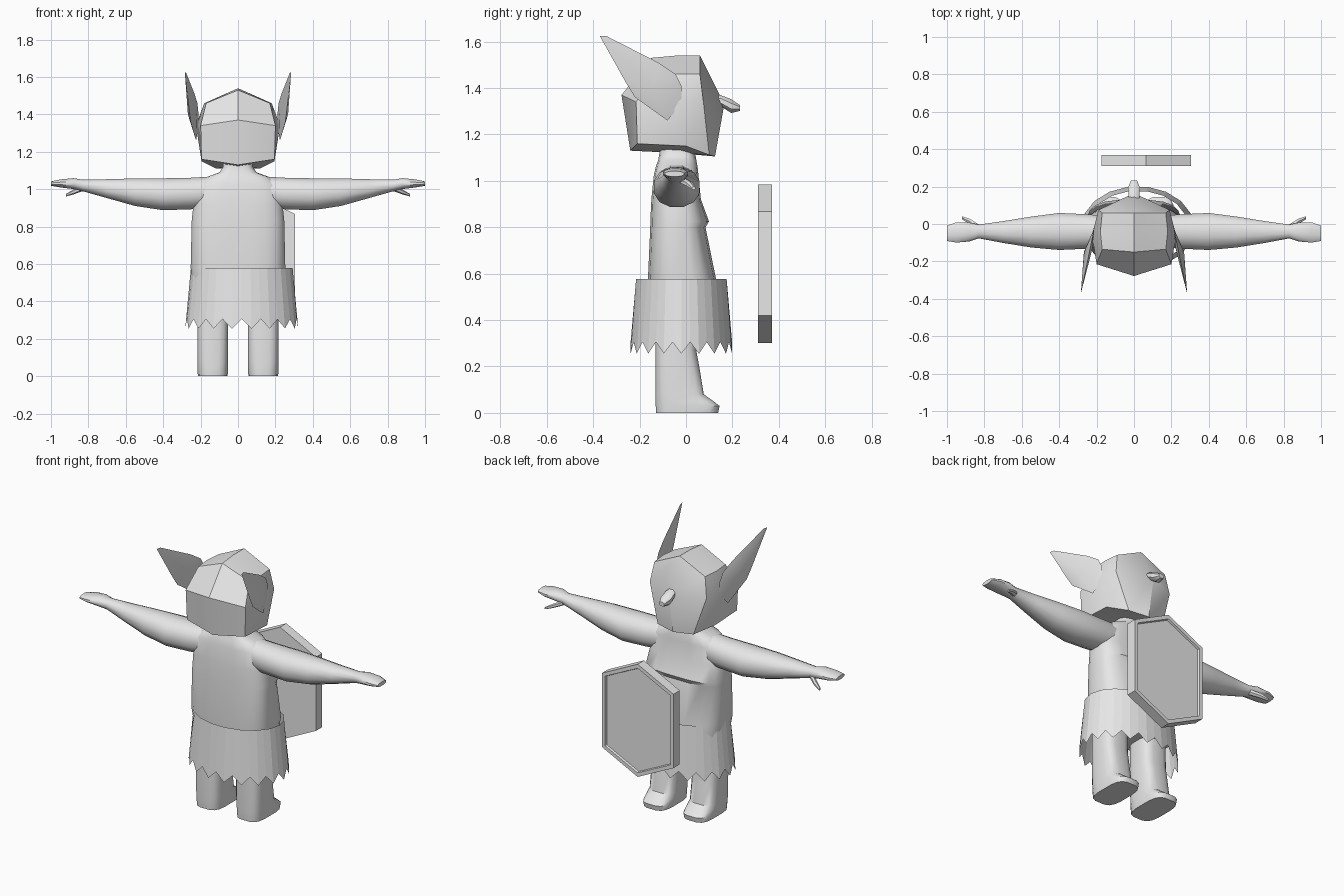
import bpy, bmesh, math
from mathutils import Vector

if "Cube" in bpy.data.objects:
    bpy.data.objects.remove(bpy.data.objects["Cube"])

grey = bpy.data.materials.new("plain_grey")
grey.diffuse_color = (0.8, 0.8, 0.8, 1)
grey.use_nodes = True
grey.node_tree.nodes["Principled BSDF"].inputs["Base Color"].default_value = grey.diffuse_color


def finish(name, bm, angle=40):
    """Turn a bmesh into a named, shaded object."""
    bmesh.ops.recalc_face_normals(bm, faces=bm.faces)
    me = bpy.data.meshes.new(name)
    bm.to_mesh(me)
    bm.free()
    me.materials.append(grey)
    if angle:
        me.shade_smooth()
        me.set_sharp_from_angle(angle=math.radians(angle))
    ob = bpy.data.objects.new(name, me)
    bpy.context.collection.objects.link(ob)
    return ob


def oval(n, ru, rv, power):
    """Rounded-box outline: power 2 is an ellipse, higher is boxier."""
    pts = []
    for i in range(n):
        a = 2 * math.pi * (i + 0.5) / n
        c, s = math.cos(a), math.sin(a)
        pts.append((ru * math.copysign(abs(c) ** (2 / power), c),
                    rv * math.copysign(abs(s) ** (2 / power), s)))
    return pts


def loft(bm, rings, caps=True):
    """Skin closed rings of points."""
    vs = [[bm.verts.new(p) for p in r] for r in rings]
    n = len(vs[0])
    for a, b in zip(vs, vs[1:]):
        for i in range(n):
            j = (i + 1) % n
            bm.faces.new((a[i], a[j], b[j], b[i]))
    if caps:
        bm.faces.new(vs[0])
        bm.faces.new(vs[-1])
    return vs


# Torso with shirt hem, shoulders and neck: z, half width, back y, front y
bm = bmesh.new()
torso = [(0.42, 0.23, -0.15, 0.12), (0.58, 0.255, -0.165, 0.13),
         (0.80, 0.25, -0.155, 0.085), (0.825, 0.25, -0.155, 0.10),
         (0.92, 0.24, -0.15, 0.065), (1.02, 0.225, -0.14, 0.055),
         (1.065, 0.17, -0.13, 0.05), (1.09, 0.10, -0.12, 0.045),
         (1.12, 0.08, -0.115, 0.04), (1.17, 0.08, -0.11, 0.04)]
loft(bm, [[(u, (b + f) / 2 + v, z) for u, v in oval(20, w, (f - b) / 2, 3.2)]
          for z, w, b, f in torso])
finish("torso", bm)

# Arms with flat hands and thumbs: x, centre y, half depth, centre z, half height
arm = [(0.15, -0.04, 0.085, 0.985, 0.085), (0.25, -0.04, 0.095, 0.977, 0.087),
       (0.40, -0.04, 0.102, 0.973, 0.088), (0.55, -0.043, 0.085, 0.984, 0.076),
       (0.70, -0.043, 0.06, 1.003, 0.052), (0.83, -0.04, 0.038, 1.02, 0.032),
       (0.88, -0.043, 0.052, 1.03, 0.03), (0.95, -0.045, 0.056, 1.031, 0.022),
       (1.00, -0.05, 0.042, 1.03, 0.012)]
thumb = [(0.83, -0.02, 0.02, 1.005, 0.015), (0.88, 0.015, 0.016, 0.985, 0.013),
         (0.92, 0.033, 0.009, 0.968, 0.007)]
for s, side in ((1, "right"), (-1, "left")):
    for name, rows, n in (("arm", arm, 12), ("thumb", thumb, 6)):
        bm = bmesh.new()
        loft(bm, [[(s * x, cy + u, cz + v) for u, v in oval(n, ry, rz, 2.2)]
                  for x, cy, ry, cz, rz in rows])
        finish(f"{side}_{name}", bm)

# Legs with feet: z, half width, back y, front y
leg = [(0.0, 0.08, -0.13, 0.14), (0.03, 0.083, -0.132, 0.146),
       (0.05, 0.083, -0.132, 0.12), (0.08, 0.083, -0.132, 0.078),
       (0.20, 0.083, -0.132, 0.058), (0.27, 0.083, -0.132, 0.045),
       (0.45, 0.083, -0.13, 0.04)]
for s, side in ((1, "right"), (-1, "left")):
    bm = bmesh.new()
    loft(bm, [[(s * 0.135 + u, (b + f) / 2 + v, z)
               for u, v in oval(16, w, (f - b) / 2, 3.5)] for z, w, b, f in leg])
    finish(f"{side}_leg", bm)

# Skirt: open faceted tube with a jagged hem
bm = bmesh.new()
teeth = 18


def skirt_ring(rx, ry, low, high):
    pts = []
    for i in range(teeth):
        a, b = (2 * math.pi * k / teeth for k in (i, i + 1))
        p = Vector((0.02 + rx * math.cos(a), -0.02 + ry * math.sin(a), low))
        q = Vector((0.02 + rx * math.cos(b), -0.02 + ry * math.sin(b), low))
        mid = (p + q) / 2
        mid.z = high
        pts += [p, mid]
    return pts


loft(bm, [skirt_ring(0.302, 0.222, 0.255, 0.305),
          skirt_ring(0.272, 0.198, 0.578, 0.578)], caps=False)
finish("skirt", bm, 0)

# Head: mirrored rings, each listed from back to front
bm = bmesh.new()
halves = [
    [(0, -0.24, 1.13), (0.195, -0.21, 1.16), (0.195, 0, 1.15),
     (0.12, 0.10, 1.112), (0, 0.125, 1.105)],
    [(0, -0.278, 1.37), (0.2, -0.215, 1.34), (0.225, -0.06, 1.34),
     (0.19, 0.075, 1.34), (0, 0.165, 1.33)],
    [(0, -0.15, 1.53), (0.17, -0.135, 1.46), (0.18, -0.04, 1.46),
     (0.17, 0.06, 1.46), (0, 0.06, 1.54)]]
rings = [h + [(-x, y, z) for x, y, z in h[3:0:-1]] for h in halves]
vs = loft(bm, rings, caps=False)
for ring, centre in ((vs[0], (0, -0.04, 1.12)), (vs[2], (0, -0.04, 1.54))):
    c = bm.verts.new(centre)
    for i in range(8):
        bm.faces.new((ring[i], ring[(i + 1) % 8], c))
finish("head", bm, 36)

# Nose: y, centre z, half width, half height
bm = bmesh.new()
nose = [(0.09, 1.35, 0.025, 0.03), (0.15, 1.345, 0.032, 0.026),
        (0.195, 1.322, 0.034, 0.032), (0.232, 1.314, 0.018, 0.014)]
loft(bm, [[(u, y, z + v) for u, v in oval(8, w, h, 2)] for y, z, w, h in nose])
finish("nose", bm)

# Ears: pointed outline (y, z) swept outwards, with a bulged outer face
outline = [(-0.372, 1.625), (-0.345, 1.625), (-0.12, 1.51), (-0.045, 1.46),
           (-0.02, 1.41), (-0.02, 1.33), (-0.08, 1.26), (-0.22, 1.36), (-0.257, 1.42)]
for s, side in ((1, "right"), (-1, "left")):
    bm = bmesh.new()
    rim = [bm.verts.new((s * (0.212 + 0.205 * max(0, -y - 0.02)), y, z)) for y, z in outline]
    outer = bm.verts.new((s * 0.268, -0.15, 1.40))
    inner = bm.verts.new((s * 0.222, -0.13, 1.40))
    for i in range(len(rim)):
        j = (i + 1) % len(rim)
        bm.faces.new((rim[i], rim[j], outer))
        bm.faces.new((rim[j], rim[i], inner))
    finish(f"{side}_ear", bm, 30)

# Shield: tall hexagonal slab with a recessed panel on the outside
bm = bmesh.new()
hexagon = [(0.065, 0.985), (0.305, 0.867), (0.305, 0.42),
           (0.065, 0.302), (-0.175, 0.42), (-0.175, 0.867)]
loft(bm, [[(x, y, z) for x, z in hexagon] for y in (0.31, 0.37)])
bmesh.ops.recalc_face_normals(bm, faces=bm.faces)
panel = max(bm.faces, key=lambda f: f.calc_center_median().y)
bmesh.ops.inset_region(bm, faces=[panel], thickness=0.025)
bmesh.ops.inset_region(bm, faces=[panel], thickness=0.004, depth=-0.012)
finish("shield", bm, 0)
